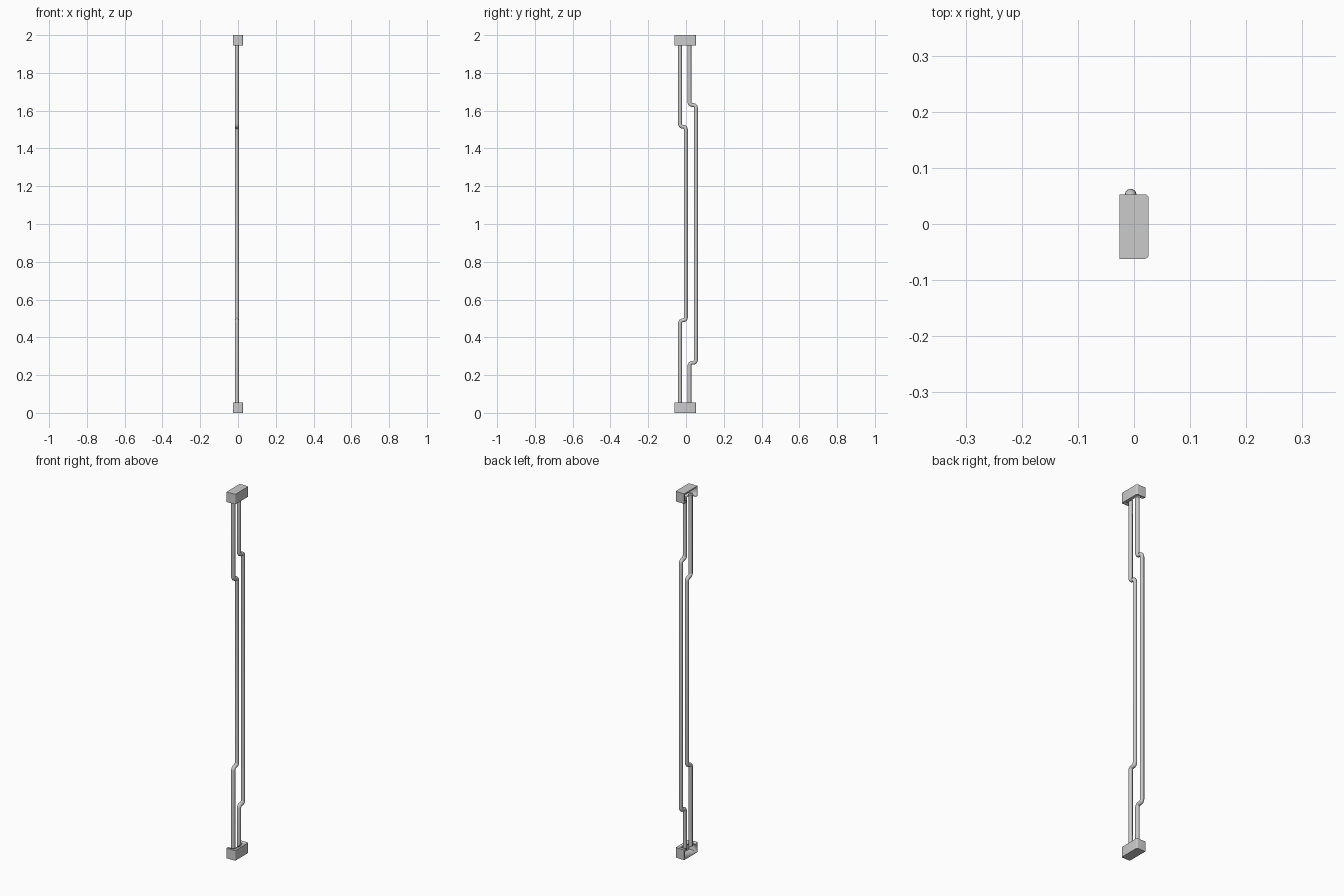
import bpy, bmesh, math

if "Cube" in bpy.data.objects:
    bpy.data.objects.remove(bpy.data.objects["Cube"])

def finish(name, bm, angle=35):
    bmesh.ops.recalc_face_normals(bm, faces=bm.faces)
    me = bpy.data.meshes.new(name)
    bm.to_mesh(me)
    bm.free()
    ob = bpy.data.objects.new(name, me)
    bpy.context.collection.objects.link(ob)
    bpy.ops.object.select_all(action='DESELECT')
    bpy.context.view_layer.objects.active = ob
    ob.select_set(True)
    bpy.ops.object.shade_smooth_by_angle(angle=math.radians(angle))
    return ob

def fillet(pts, r, steps=4):
    # round the right-angle corners of a (y, z) path, keeping a tangent per point
    out = []
    for i, p in enumerate(pts):
        if i in (0, len(pts) - 1):
            out.append((p, (0, 1)))
            continue
        def unit(a, b):
            l = math.hypot(b[0] - a[0], b[1] - a[1])
            return ((b[0] - a[0]) / l, (b[1] - a[1]) / l)
        u, v = unit(pts[i - 1], p), unit(p, pts[i + 1])
        for k in range(steps + 1):
            t = math.pi / 2 * k / steps
            s, c = math.sin(t), math.cos(t)
            q = [p[j] - u[j] * r * (1 - s) + v[j] * r * (1 - c) for j in (0, 1)]
            out.append((q, (u[0] * c + v[0] * s, u[1] * c + v[1] * s)))
    return out

def pipe(name, y0, y1, z_low, z_high, radius=0.0105, sides=10, x=-0.006):
    path = fillet([(y0, 0.04), (y0, z_low), (y1, z_low), (y1, z_high),
                   (y0, z_high), (y0, 1.96)], 0.015)
    bm = bmesh.new()
    rings = []
    for (y, z), (ty, tz) in path:
        ring = []
        for k in range(sides):
            a = math.tau * k / sides
            n = radius * math.sin(a)
            ring.append(bm.verts.new((x + radius * math.cos(a), y + n * tz, z - n * ty)))
        rings.append(ring)
    for a, b in zip(rings, rings[1:]):
        for k in range(sides):
            j = (k + 1) % sides
            bm.faces.new((a[k], a[j], b[j], b[k]))
    bm.faces.new(rings[0])
    bm.faces.new(rings[-1])
    return finish(name, bm, 50)

def box(bm, lo, hi):
    vs = bmesh.ops.create_cube(bm, size=1)['verts']
    for v in vs:
        for i in range(3):
            v.co[i] = lo[i] if v.co[i] < 0 else hi[i]
    return vs

def cap(name, flip):
    # block with rounded front corners
    bm = bmesh.new()
    box(bm, (-0.026, -0.062, 0), (0.026, 0.053, 0.055))
    edges = [e for e in bm.edges if all(v.co.x > 0 for v in e.verts)
             and abs(e.verts[0].co.z - e.verts[1].co.z) > 0.01]
    bmesh.ops.bevel(bm, geom=edges, offset=0.007, segments=4, profile=0.5, affect='EDGES')
    if flip:
        for v in bm.verts:
            v.co.z = 2 - v.co.z
    ob = finish(name, bm)
    # hollow from the wall side, plus the slot the pipes pass through
    for part, lo, hi in (
            ("cavity", (-0.05, -0.055, 0.007), (0.019, 0.046, 0.045)),
            ("slot", (-0.05, -0.047, 0.03), (0.008, 0.034, 0.08))):
        cb = bmesh.new()
        box(cb, lo, hi)
        if flip:
            for v in cb.verts:
                v.co.z = 2 - v.co.z
        cutter = finish(name + "_" + part + "_cutter", cb)
        cutter.hide_render = True
        m = ob.modifiers.new(part, 'BOOLEAN')
        m.object = cutter
        m.solver = 'EXACT'
        bpy.context.view_layer.objects.active = ob
        bpy.ops.object.modifier_apply(modifier=part)
        bpy.data.objects.remove(cutter)
    return ob

# two cranked pipes
pipe("front_pipe", -0.032, 0.0, 0.49, 1.515)
pipe("rear_pipe", 0.018, 0.0525, 0.265, 1.63)

# end brackets
cap("bottom_bracket", False)
cap("top_bracket", True)
